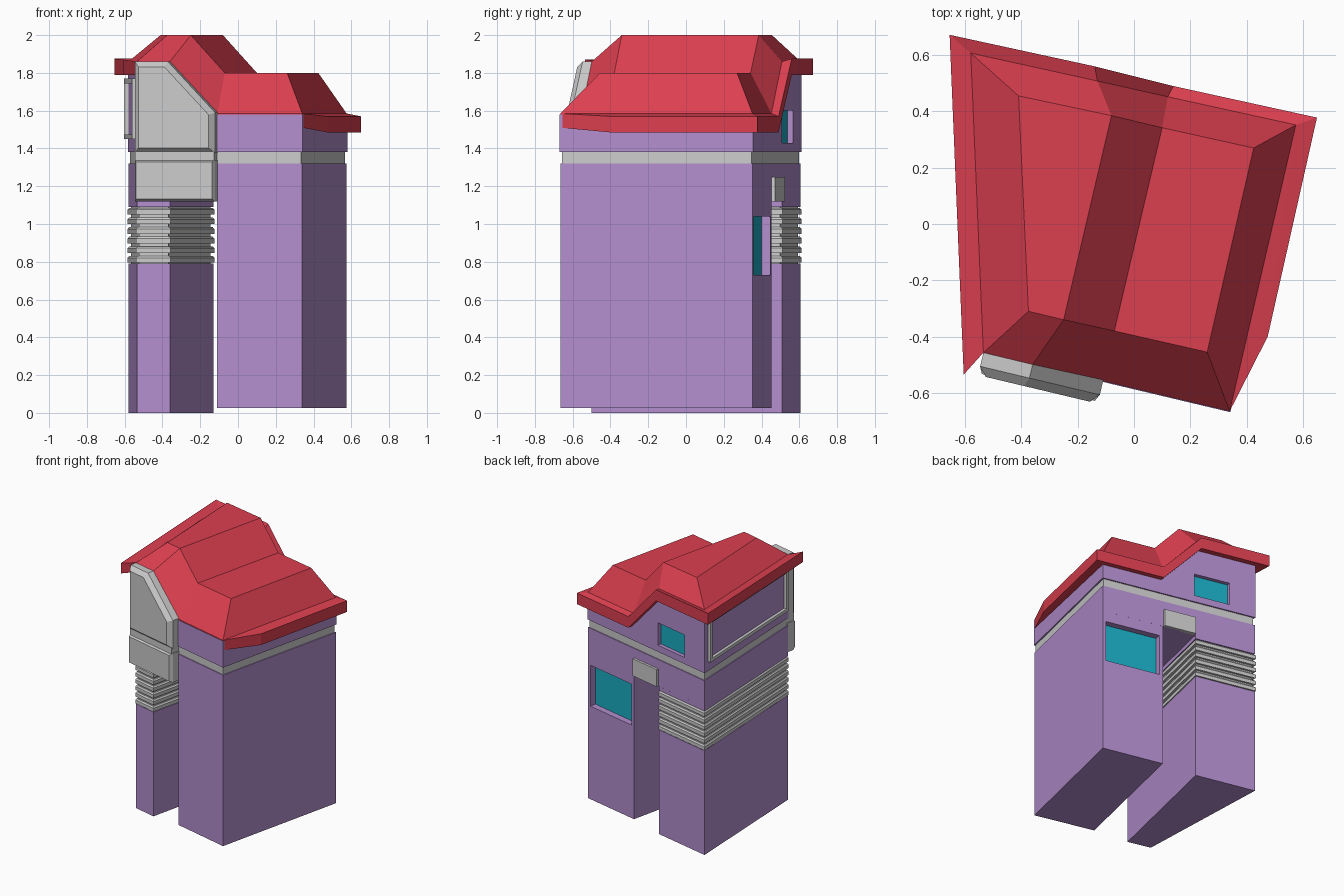
import bpy, bmesh
from mathutils import Vector as V

if "Cube" in bpy.data.objects:
    bpy.data.objects.remove(bpy.data.objects["Cube"])


def material(name, rgb):
    m = bpy.data.materials.new(name)
    m.diffuse_color = (*rgb, 1)
    m.use_nodes = True
    m.node_tree.nodes["Principled BSDF"].inputs["Base Color"].default_value = m.diffuse_color
    return m


PURPLE = material("purple", (0.45, 0.27, 0.62))
RED = material("red", (0.72, 0.05, 0.08))
CYAN = material("cyan", (0.01, 0.42, 0.55))


def mesh(name, verts, faces, mat=None):
    bm = bmesh.new()
    vs = [bm.verts.new(v) for v in verts]
    for f in faces:
        bm.faces.new([vs[i] for i in f])
    bmesh.ops.remove_doubles(bm, verts=bm.verts, dist=0.0005)
    bmesh.ops.recalc_face_normals(bm, faces=bm.faces)
    me = bpy.data.meshes.new(name)
    bm.to_mesh(me)
    bm.free()
    ob = bpy.data.objects.new(name, me)
    bpy.context.collection.objects.link(ob)
    if mat:
        me.materials.append(mat)
    return ob


def loft(name, rings, mat=None, caps=None):
    """Skin equal-length rings of 3D points and cap both ends."""
    n, m = len(rings[0]), len(rings)
    faces = [(r * n + i, r * n + (i + 1) % n, (r + 1) * n + (i + 1) % n, (r + 1) * n + i)
             for r in range(m - 1) for i in range(n)]
    for base in (0, (m - 1) * n):
        faces += [[base + i for i in c] for c in (caps or [range(n)])]
    return mesh(name, [p for r in rings for p in r], faces, mat)


def offset(pts, d):
    """Mitred outward offset of a 2D polygon."""
    n = len(pts)
    area = sum(pts[i - 1][0] * pts[i][1] - pts[i][0] * pts[i - 1][1] for i in range(n))
    sign = 1 if area < 0 else -1
    out = []
    for i in range(n):
        p, a, b = V(pts[i]), V(pts[i - 1]), V(pts[(i + 1) % n])
        e, f = (p - a).normalized(), (b - p).normalized()
        n1, n2 = V((-e.y, e.x)) * sign, V((-f.y, f.x)) * sign
        out.append(p + (n1 + n2) * d / (1 + n1.dot(n2)))
    return out


def prism(name, pts, z0, z1, mat=None, d=0.0):
    p = offset(pts, d)
    return loft(name, [[(*q, z) for q in p] for z in (z0, z1)], mat)


def on_wall(a, b, s, z, d):
    """Point on the wall a-b: s along it, z up, d outward."""
    a, b = V(a), V(b)
    e = (b - a).normalized()
    q = a + e * s + V((-e.y, e.x)) * d
    return (q.x, q.y, z)


def wall_box(name, wall, s0, s1, z0, z1, d0, d1, mat=None):
    prof = [(s0, z0), (s1, z0), (s1, z1), (s0, z1)]
    return loft(name, [[on_wall(*wall, s, z, d) for s, z in prof] for d in (d0, d1)], mat)


# Footprint, clockwise from the back left corner
W = [(-.58, .607), (-.13, .508), (.12, .452), (.575, .352),
     (.34, -.665), (-.11, -.558), (-.36, -.499), (-.535, -.457)]
outline = [W[i] for i in (0, 3, 4, 7)]
leg = [W[i] for i in (0, 1, 6, 7)]
block = [W[i] for i in (2, 3, 4, 5)]
BACK, FRONT, LEFT = (W[0], W[3]), (W[4], W[7]), (W[7], W[0])
DUP = (0, 1, 2, 3, 3, 4, 5, 6, 7, 7)
CAPS = [(0, 1, 7, 8), (1, 2, 6, 7), (2, 3, 5, 6), (3, 4, 5), (8, 9, 0)]

# Lower storeys with a passage between them
prism("left_leg", leg, 0.0, .79, PURPLE)
prism("left_leg_louvre_core", leg, .79, 1.09, None, -.012)
for k in range(6):
    z = .795 + .051 * k
    lo, hi = offset(leg, .004), offset(leg, -.004)
    loft(f"louvre_slat_{k + 1}", [[(*p, z) for p in lo], [(*p, z + .026) for p in lo],
                                  [(*p, z + .036) for p in hi]])
prism("left_leg_top", leg, 1.09, 1.12, PURPLE)
right_block = prism("right_block", block, .025, 1.12, PURPLE)

# Bridging floor, recessed band and upper walls
prism("bridge_floor", outline, 1.12, 1.32, PURPLE)
prism("grey_band", outline, 1.32, 1.38, None, -.007)
wall = [offset(W, .003)[i] for i in DUP]
top_z = [1.845, 1.845, 1.565, 1.565, 1.565, 1.58, 1.58, 1.85, 1.85, 1.845]
upper = loft("upper_walls", [[(*p, 1.38) for p in wall], [(*p, z) for p, z in zip(wall, top_z)]],
             PURPLE, CAPS)

# Recessed back windows
for host, name, s0, s1, z0, z1, depth in ((right_block, "large_window", .743, 1.16, .73, 1.04, .05),
                                          (upper, "small_window", .2, .47, 1.43, 1.6, .028)):
    cutter = wall_box("cutter", BACK, s0, s1, z0, z1, -depth, .1, PURPLE)
    cutter.hide_render = True
    mod = host.modifiers.new("cut", "BOOLEAN")
    mod.operation, mod.object, mod.solver = "DIFFERENCE", cutter, "EXACT"
    bpy.context.view_layer.objects.active = host
    bpy.ops.object.modifier_apply(modifier=mod.name)
    bpy.data.objects.remove(cutter)
    wall_box(name + "_pane", BACK, s0, s1, z0, z1, -depth - .01, -depth + .002, CYAN)

# Lintel over the passage
wall_box("passage_lintel", BACK, .468, .71, 1.12, 1.25, -.01, .018)

# Frame on the left wall
for name, s0, s1, z0, z1 in (("front", .03, .055, 1.45, 1.77), ("back", 1.0, 1.025, 1.45, 1.77),
                             ("bottom", .055, 1.0, 1.45, 1.475), ("top", .055, 1.0, 1.745, 1.77)):
    wall_box("left_frame_" + name, LEFT, s0, s1, z0, z1, -.005, .025)

# Chamfered grey bay on the front
L = (V(W[4]) - V(W[7])).length
R = L - .437


def bay(name, prof, depths):
    rings = [[on_wall(*FRONT, s, z, d) for s, z in offset(prof, -inset)] for inset, d in depths]
    return loft(name, rings)


CHAMFER = ((0, -.01), (0, .05), (.028, .082))
bay("bay_lower", [(R, 1.12), (L, 1.12), (L, 1.34), (R, 1.34)], CHAMFER[:2] + ((.012, .075),))
bay("bay_neck", [(R, 1.33), (L, 1.33), (L, 1.39), (R, 1.39)], ((.004, -.01), (.004, .06)))
bay("bay_upper", [(R, 1.375), (L, 1.375), (L, 1.86), (L - .18, 1.86), (R, 1.59)], CHAMFER)

# Stepped hip roof: eave underside, eave edge, wall line, top
eave = [(-.655, .672, 1.875), (-.14, .56, 1.875), (.14, .49, 1.57), (.65, .378, 1.57),
        (.475, -.40, 1.57), (*W[4], 1.585), (*W[5], 1.585), (*W[6], 1.86), (*W[7], 1.86),
        (-.605, -.535, 1.87)]
drop = [.085] * 5 + [.075, .01, .01, .07, .08]
under = [(x, y, z - d) for (x, y, z), d in zip(eave, drop)]
wall_line = [(*W[i], 1.585 if i in (2, 3, 4, 5) else 1.86) for i in DUP]
T = [(-.41, .455), (-.08, .385), (.10, .342), (.425, .27),
     (.26, -.455), (-.07, -.38), (-.25, -.34), (-.375, -.31)]
ridge = [(*T[i], 1.80 if i in (2, 3, 4, 5) else 2.0) for i in DUP]
loft("roof", [under, eave, wall_line, ridge], RED, CAPS)
